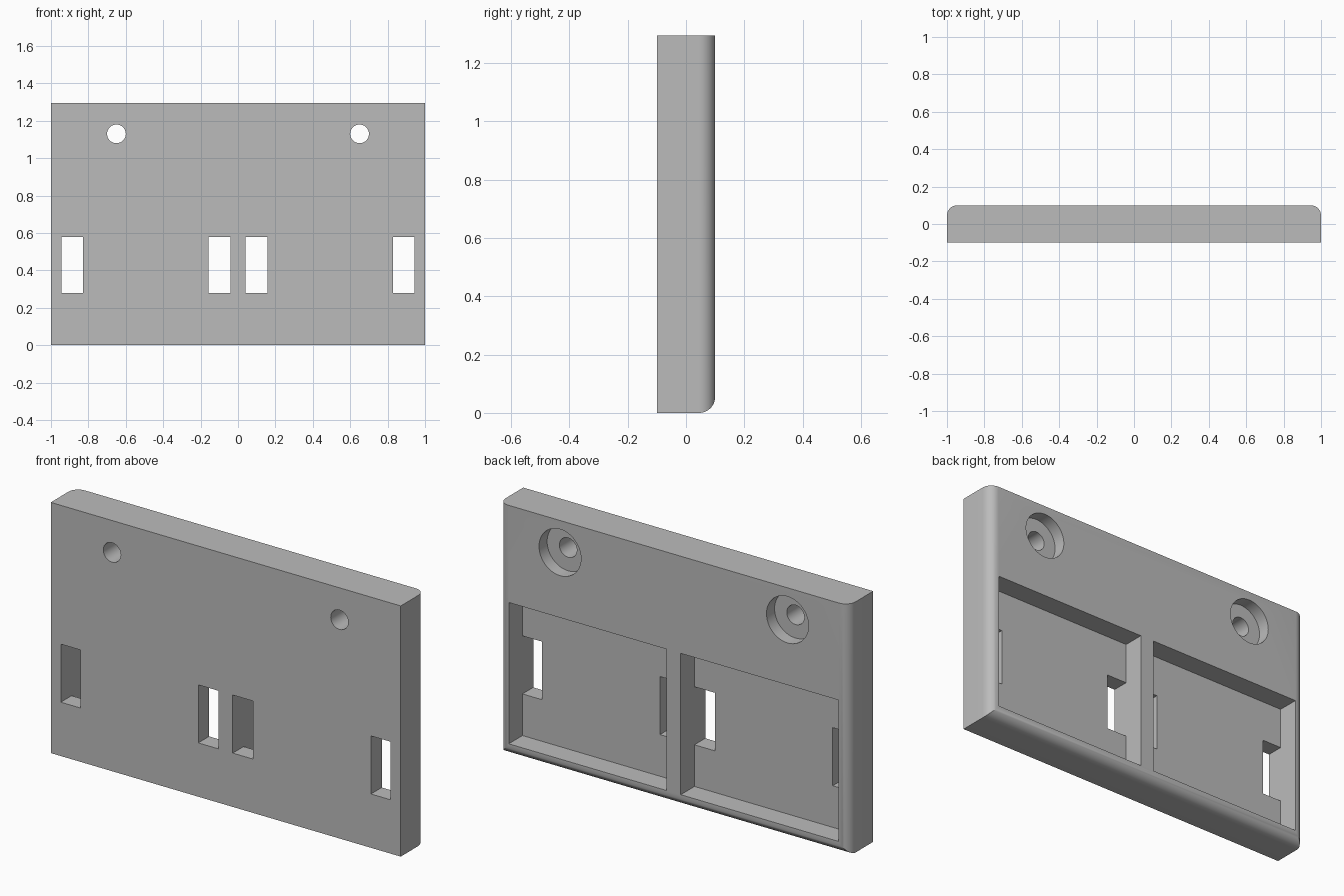
import bpy, bmesh, math
from mathutils import Matrix, Vector

default = bpy.data.objects.get("Cube")
if default:
    bpy.data.objects.remove(default, do_unlink=True)

HEIGHT, FRONT, BACK = 1.295, -0.1, 0.1
FILLET = 0.055
FLOOR_Y = -0.012       # pocket floor
BORE_Y = 0.034         # counterbore floor
OVER = 0.1             # how far cutters reach past the surface

grey = bpy.data.materials.new("plain_grey")
grey.use_nodes = True
color = (0.5, 0.5, 0.5, 1)
grey.diffuse_color = color
grey.node_tree.nodes["Principled BSDF"].inputs["Base Color"].default_value = color


def finish(name, bm):
    mesh = bpy.data.meshes.new(name)
    bm.to_mesh(mesh)
    bm.free()
    mesh.materials.append(grey)
    obj = bpy.data.objects.new(name, mesh)
    bpy.context.collection.objects.link(obj)
    return obj


def box_mesh(low, high):
    low, high = Vector(low), Vector(high)
    bm = bmesh.new()
    place = Matrix.Translation((low + high) / 2) @ Matrix.Diagonal((*(high - low), 1))
    bmesh.ops.create_cube(bm, size=1, matrix=place)
    return bm


def cylinder_mesh(x, z, radius, y0, y1):
    bm = bmesh.new()
    place = Matrix.Translation((x, (y0 + y1) / 2, z)) @ Matrix.Rotation(math.pi / 2, 4, "X")
    bmesh.ops.create_cone(bm, cap_ends=True, segments=48, radius1=radius,
                          radius2=radius, depth=y1 - y0, matrix=place)
    return bm


# Plate with rounded back edges on both sides and the bottom; the top stays square
bm = box_mesh((-1, FRONT, 0), (1, BACK, HEIGHT))
rounded = [e for e in bm.edges
           if all(v.co.y > 0 for v in e.verts)
           and not all(v.co.z > 1 for v in e.verts)]
bmesh.ops.bevel(bm, geom=rounded, offset=FILLET, segments=10, profile=0.5,
                affect="EDGES", clamp_overlap=True)
plate = finish("wall_plate", bm)


def cut(name, bm):
    cutter = finish(name, bm)
    cutter.hide_render = True
    mod = plate.modifiers.new(name, "BOOLEAN")
    mod.operation, mod.solver, mod.object = "DIFFERENCE", "EXACT", cutter
    bpy.context.view_layer.objects.active = plate
    bpy.ops.object.modifier_apply(modifier=mod.name)
    bpy.data.objects.remove(cutter, do_unlink=True)


for side in (-1, 1):
    def span(a, b):
        return sorted((side * a, side * b))

    # Pocket open to the back
    x0, x1 = span(0.04, 0.943)
    cut("pocket_cutter", box_mesh((x0, FLOOR_Y, 0.063), (x1, BACK + OVER, 0.793)))

    # Slots through the pocket floor at either end
    for a, b in ((0.04, 0.157), (0.83, 0.943)):
        x0, x1 = span(a, b)
        cut("slot_cutter", box_mesh((x0, FRONT - OVER, 0.278), (x1, BACK, 0.578)))

    # Counterbored screw hole
    cut("counterbore_cutter", cylinder_mesh(side * 0.65, 1.13, 0.12, BORE_Y, BACK + OVER))
    cut("hole_cutter", cylinder_mesh(side * 0.65, 1.13, 0.05, FRONT - OVER, BACK + OVER))

# Smooth fillets and holes, crisp corners
bpy.ops.object.select_all(action="DESELECT")
plate.select_set(True)
bpy.context.view_layer.objects.active = plate
bpy.ops.object.shade_smooth_by_angle(angle=math.radians(30))
